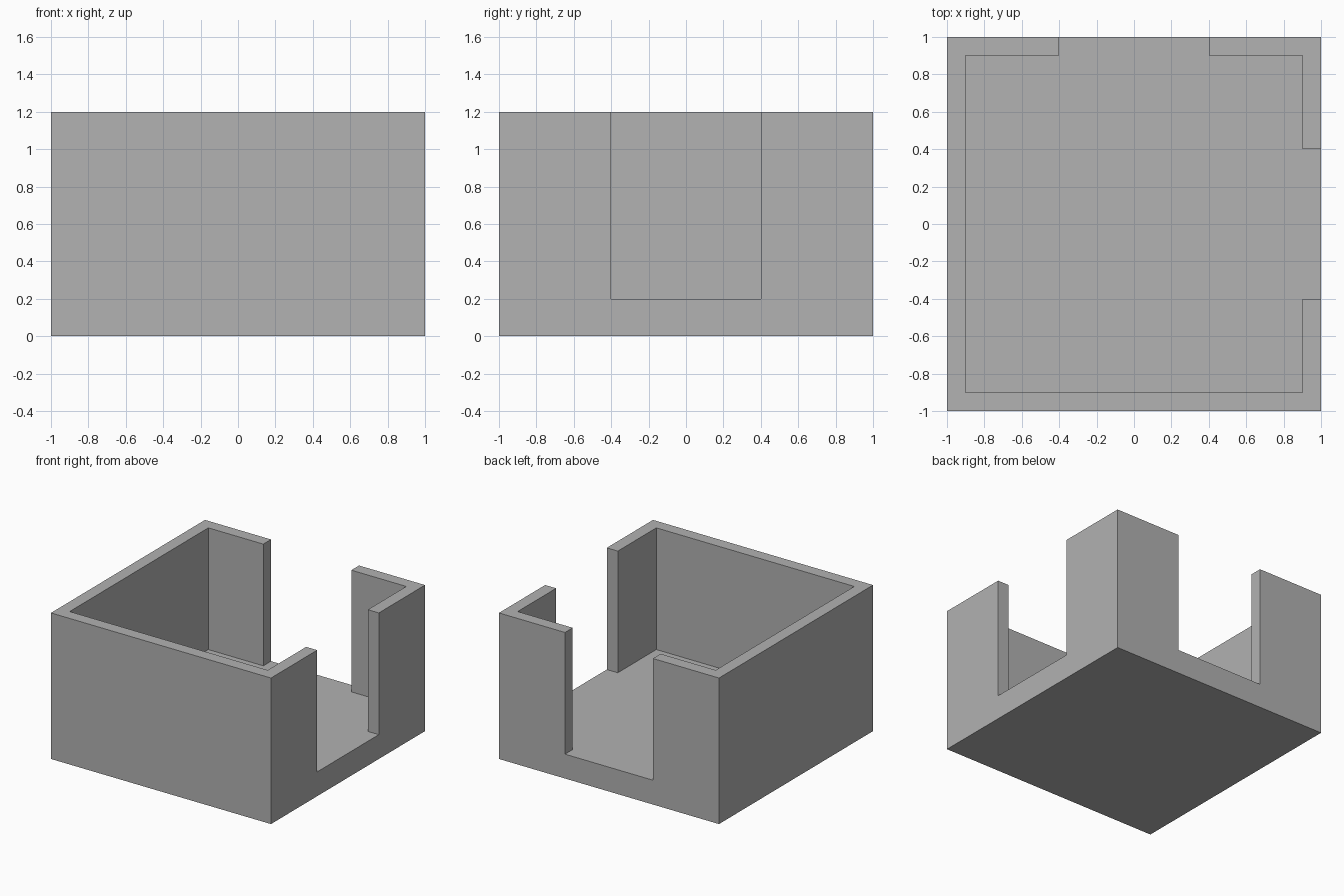
import bpy
import bmesh

if "Cube" in bpy.data.objects:
    bpy.data.objects.remove(bpy.data.objects["Cube"], do_unlink=True)

HALF, HEIGHT, FLOOR = 1.0, 1.2, 0.2
INNER = HALF - 0.1   # inner face of the walls
GAP = 0.4            # half width of the openings
OVER = 0.3           # how far the cutter runs past the block

grey = bpy.data.materials.new("plain grey")
grey.use_nodes = True
colour = (0.445, 0.445, 0.445, 1)
grey.diffuse_color = colour
grey.node_tree.nodes["Principled BSDF"].inputs["Base Color"].default_value = colour


def prism(name, outline, bottom, top):
    """Extrude a counter-clockwise footprint between two heights."""
    bm = bmesh.new()
    base = bm.faces.new([bm.verts.new((x, y, bottom)) for x, y in outline])
    sides = bmesh.ops.extrude_face_region(bm, geom=[base])["geom"]
    raised = [v for v in sides if isinstance(v, bmesh.types.BMVert)]
    bmesh.ops.translate(bm, verts=raised, vec=(0, 0, top - bottom))
    bmesh.ops.recalc_face_normals(bm, faces=bm.faces)
    mesh = bpy.data.meshes.new(name)
    bm.to_mesh(mesh)
    bm.free()
    mesh.materials.append(grey)
    obj = bpy.data.objects.new(name, mesh)
    bpy.context.collection.objects.link(obj)
    return obj


# Solid block
room = prism("open_room", [(-HALF, -HALF), (HALF, -HALF), (HALF, HALF), (-HALF, HALF)], 0, HEIGHT)

# Cavity with doorways through the left and back walls
out = HALF + OVER
cavity = prism("cavity_cutter", [
    (-INNER, -INNER), (INNER, -INNER),
    (INNER, -GAP), (out, -GAP), (out, GAP), (INNER, GAP),
    (INNER, INNER),
    (GAP, INNER), (GAP, out), (-GAP, out), (-GAP, INNER),
    (-INNER, INNER)], FLOOR, HEIGHT + OVER)
cavity.hide_render = True

cut = room.modifiers.new("hollow", "BOOLEAN")
cut.operation = "DIFFERENCE"
cut.solver = "EXACT"
cut.object = cavity

# Bake the cut and drop the cutter
bpy.context.view_layer.objects.active = room
bpy.ops.object.modifier_apply(modifier=cut.name)
bpy.data.objects.remove(cavity, do_unlink=True)
